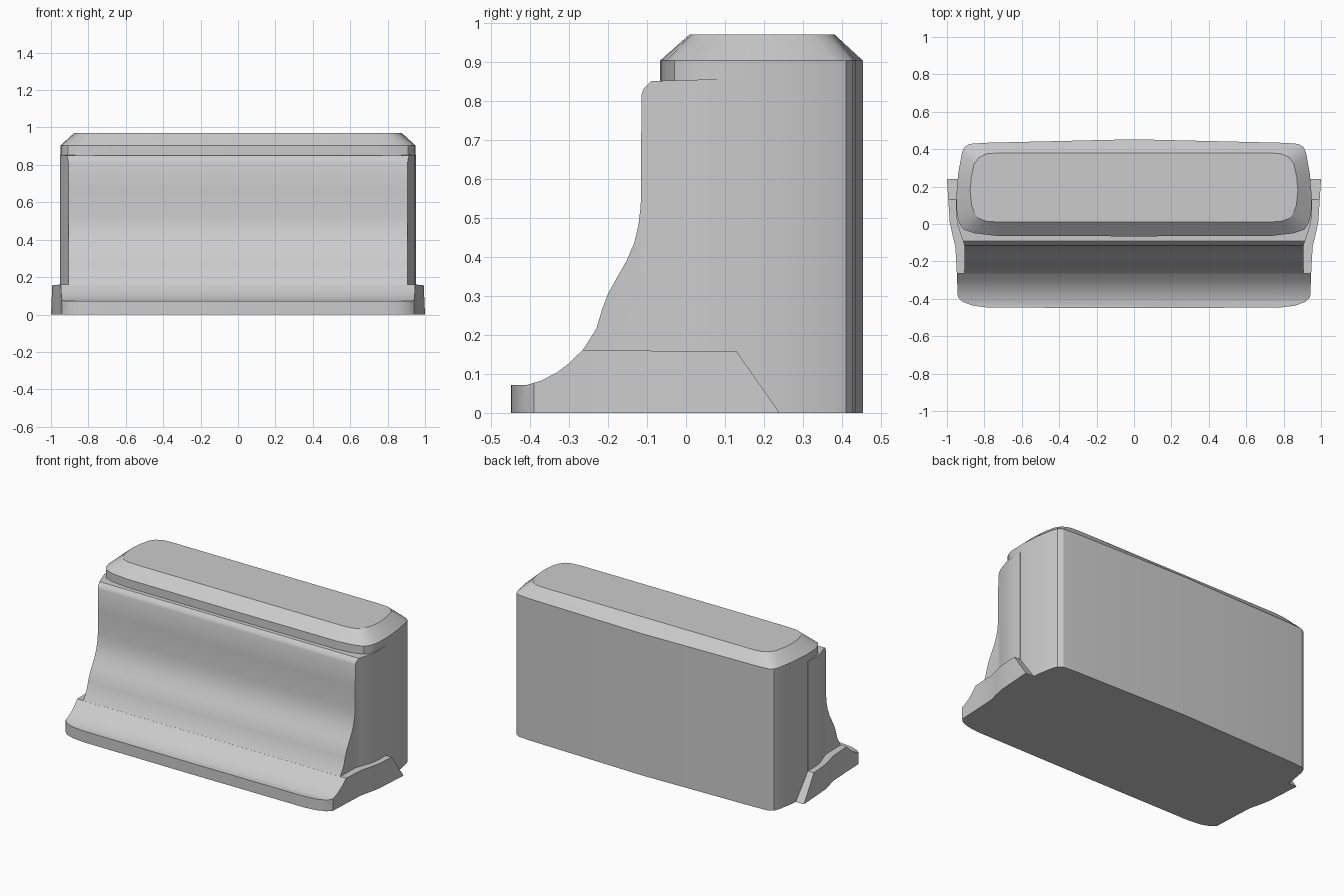
import bpy, bmesh, math

cube = bpy.data.objects.get("Cube")
if cube:
    bpy.data.objects.remove(cube, do_unlink=True)

grey = bpy.data.materials.new("plain grey")
grey.use_nodes = True
COLOUR = (0.6, 0.6, 0.6, 1)
grey.diffuse_color = COLOUR
grey.node_tree.nodes["Principled BSDF"].inputs["Base Color"].default_value = COLOUR


def loft(name, rings):
    """Solid skinned through matching closed rings."""
    bm = bmesh.new()
    loops = [[bm.verts.new(p) for p in ring] for ring in rings]
    n = len(loops[0])
    for a, b in zip(loops, loops[1:]):
        for i in range(n):
            j = (i + 1) % n
            bm.faces.new((a[i], a[j], b[j], b[i]))
    bm.faces.new(loops[0][::-1])
    bm.faces.new(loops[-1])
    bmesh.ops.recalc_face_normals(bm, faces=bm.faces)
    mesh = bpy.data.meshes.new(name)
    bm.to_mesh(mesh)
    bm.free()
    mesh.materials.append(grey)
    obj = bpy.data.objects.new(name, mesh)
    bpy.context.collection.objects.link(obj)
    return obj


def mirrored(half):
    """Full plan outline from its +x half."""
    return half + [(-x, y) for x, y in reversed(half) if x > 0]


def activate(obj):
    bpy.ops.object.select_all(action="DESELECT")
    obj.select_set(True)
    bpy.context.view_layer.objects.active = obj


def smooth(obj):
    activate(obj)
    bpy.ops.object.shade_smooth_by_angle(angle=math.radians(28))


def plan_and_profile(name, plan, profile):
    """Solid whose top outline is plan and whose side outline is profile."""
    obj = loft(name, [[(x, y, z) for x, y in mirrored(plan)] for z in (-0.1, 1.1)])
    cutter = loft(name + "_cutter", [[(x, y, z) for y, z in profile] for x in (-1.2, 1.2)])
    cutter.hide_render = True
    mod = obj.modifiers.new("side outline", "BOOLEAN")
    mod.operation, mod.solver, mod.object = "INTERSECT", "EXACT", cutter
    activate(obj)
    bpy.ops.object.modifier_apply(modifier=mod.name)
    bpy.data.objects.remove(cutter, do_unlink=True)
    smooth(obj)
    return obj


# Main block with a chamfered top
wall = [(0, .453), (.8, .434), (.88, .428), (.908, .41), (.92, .38), (.94, .27),
        (.95, .15), (.947, .05), (.932, 0), (.91, -.03), (.85, -.05), (.74, -.063), (0, -.066)]
rim = [(0, .38), (.73, .38), (.79, .375), (.83, .355), (.855, .32), (.87, .25),
       (.876, .18), (.868, .1), (.85, .055), (.83, .03), (.79, .015), (.72, .01), (0, .01)]
levels = ((wall, 0), (wall, .903), (rim, .97))
body = loft("main_block", [[(x, y, z) for x, y in mirrored(half)] for half, z in levels])
smooth(body)

# Curved front panel
panel_plan = [(0, -.5), (.905, -.5), (.907, -.115), (.918, -.08), (.945, 0),
              (.952, .06), (.951, .13), (0, .13)]
panel_profile = [(-.255, .05), (-.265, .16), (-.23, .215), (-.215, .265), (-.2, .305),
                 (-.175, .35), (-.152, .39), (-.133, .435), (-.122, .48), (-.116, .53),
                 (-.114, .815), (-.108, .832), (-.09, .85), (0, .853), (.14, .856), (.14, .05)]
plan_and_profile("front_panel", panel_plan, panel_profile)

# Flared foot with a rounded front lip
foot_plan = [(0, -.449), (.78, -.447), (.86, -.437), (.915, -.417), (.942, -.39),
             (.948, -.25), (.955, -.12), (.97, -.06), (.985, .01), (.991, .1), (1, .24), (0, .24)]
foot_profile = [(-.5, 0), (-.5, .071), (-.41, .071), (-.37, .083), (-.33, .104),
                (-.3, .127), (-.265, .161), (.13, .157), (.24, 0)]
plan_and_profile("flared_foot", foot_plan, foot_profile)
